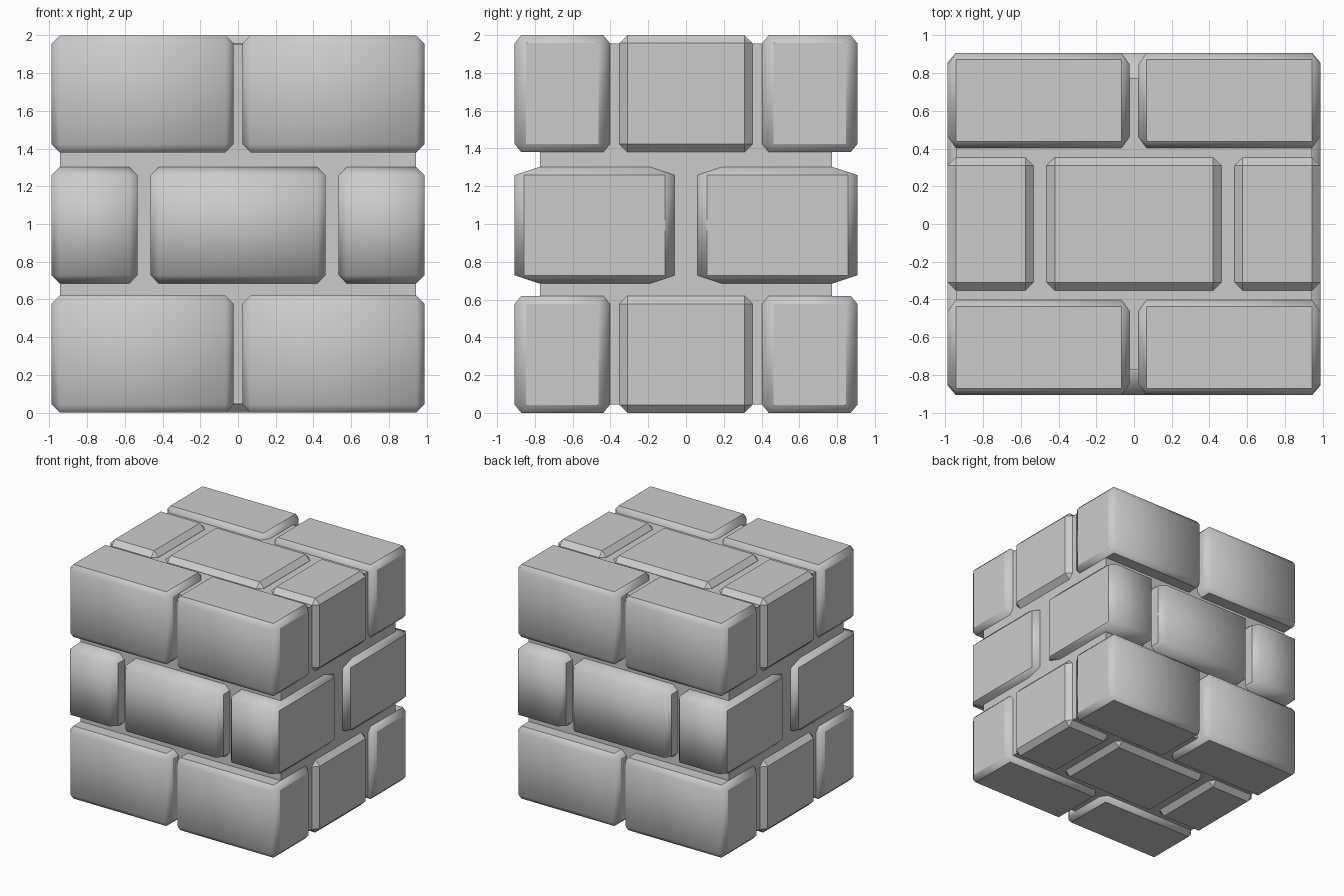
import bpy
import bmesh
from itertools import product
from mathutils import Vector

default = bpy.data.objects.get("Cube")
if default:
    bpy.data.objects.remove(default, do_unlink=True)

CHAMFER = 0.043


def finish(bm, name):
    mesh = bpy.data.meshes.new(name)
    bm.to_mesh(mesh)
    bm.free()
    obj = bpy.data.objects.new(name, mesh)
    bpy.context.collection.objects.link(obj)
    return obj


def brick(name, xs, ys, zs, top_inset=CHAMFER, side_inset=CHAMFER, soft_ends=False):
    """Chamfered block; insets set how far the flat panels stop short of the y ends."""
    bm = bmesh.new()
    lo, hi = Vector((xs[0], ys[0], zs[0])), Vector((xs[1], ys[1], zs[1]))
    centre, half = (lo + hi) / 2, (hi - lo) / 2
    c = CHAMFER
    # Each corner is cut into one point per adjoining panel: side, end, top
    insets = ((0, side_inset, c), (c, 0, c), (c, top_inset, 0))
    for signs in product((-1, 1), repeat=3):
        for inset in insets:
            point = half - Vector(inset)
            bm.verts.new(centre + Vector(s * p for s, p in zip(signs, point)))
    bmesh.ops.convex_hull(bm, input=bm.verts)
    bmesh.ops.dissolve_limit(bm, angle_limit=0.01, verts=bm.verts, edges=bm.edges)
    bmesh.ops.recalc_face_normals(bm, faces=bm.faces)
    bm.normal_update()
    # Softly shaded ends, crisp edges around the side and top panels
    for face in bm.faces:
        face.smooth = soft_ends
    for edge in bm.edges:
        edge.smooth = not any(
            max(abs(f.normal.x), abs(f.normal.z)) > 0.99 for f in edge.link_faces)
    return finish(bm, name)


# Mortar core, recessed behind the bricks
core = bmesh.new()
bmesh.ops.create_cube(core, size=1)
bmesh.ops.scale(core, vec=(1.89, 1.545, 1.91), verts=core.verts)
bmesh.ops.translate(core, vec=(0, 0, 1), verts=core.verts)
finish(core, "mortar_core")

halves = {"right": (-0.988, -0.023), "left": (0.023, 0.988)}
thirds = {"right": (-0.988, -0.533), "middle": (-0.463, 0.463), "left": (0.533, 0.988)}
outer_rows = {"front": (-0.907, -0.403), "back": (0.403, 0.907)}
middle_rows = {"front": (-0.907, -0.06), "back": (0.06, 0.907)}

# Bottom and top courses: paired bricks front and back, three between them
for course, zs in {"bottom": (0, 0.62), "top": (1.38, 2)}.items():
    for row, ys in outer_rows.items():
        for side, xs in halves.items():
            brick(f"{course}_{row}_{side}_brick", xs, ys, zs,
                  top_inset=0.035, side_inset=0.06, soft_ends=True)
    for side, xs in thirds.items():
        brick(f"{course}_centre_{side}_brick", xs, (-0.352, 0.352), zs)

# Middle course: three long bricks front and back
for row, ys in middle_rows.items():
    for side, xs in thirds.items():
        brick(f"middle_{row}_{side}_brick", xs, ys, (0.685, 1.302),
              top_inset=0.13, side_inset=0.05, soft_ends=True)
